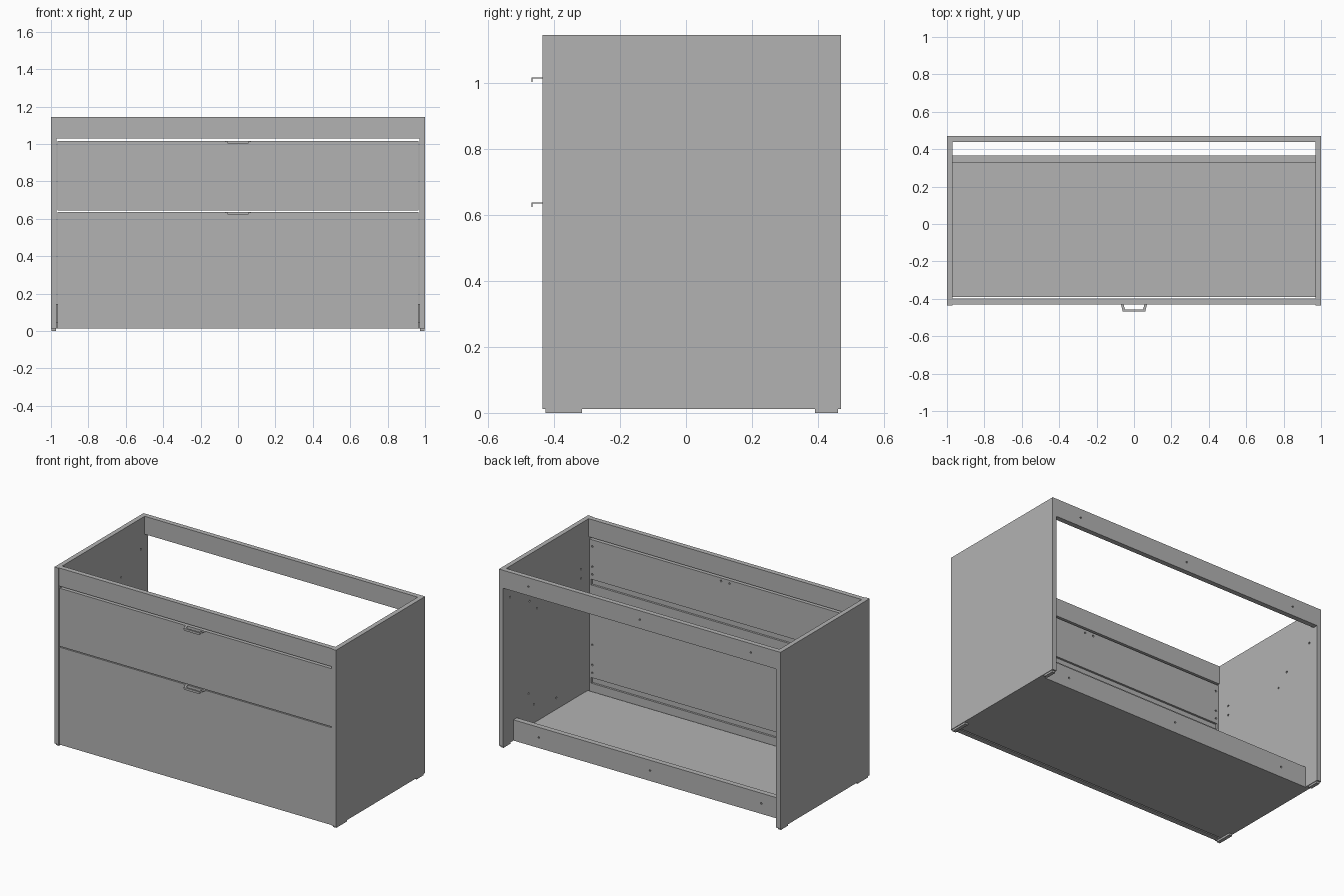
import bpy
import bmesh
import math
from mathutils import Matrix, Vector

cube = bpy.data.objects.get("Cube")
if cube:
    bpy.data.objects.remove(cube, do_unlink=True)

grey = bpy.data.materials.new("plain grey")
grey.use_nodes = True
grey.diffuse_color = (0.45, 0.45, 0.45, 1)
grey.node_tree.nodes["Principled BSDF"].inputs["Base Color"].default_value = grey.diffuse_color


def finish(name, bm):
    mesh = bpy.data.meshes.new(name)
    bm.to_mesh(mesh)
    bm.free()
    mesh.materials.append(grey)
    obj = bpy.data.objects.new(name, mesh)
    bpy.context.collection.objects.link(obj)
    return obj


def add_box(bm, x, y, z):
    size = Vector((x[1] - x[0], y[1] - y[0], z[1] - z[0]))
    mid = Vector((x[0] + x[1], y[0] + y[1], z[0] + z[1])) / 2
    bmesh.ops.create_cube(bm, size=1, matrix=Matrix.Translation(mid) @ Matrix.Diagonal(size).to_4x4())


def box(name, x, y, z):
    bm = bmesh.new()
    add_box(bm, x, y, z)
    return finish(name, bm)


def drill(target, points, axis, depth=0.02):
    """Cut small screw holes centred on the given points."""
    bm = bmesh.new()
    turn = Matrix.Rotation(math.pi / 2, 4, "Y" if axis == "x" else "X")
    for p in points:
        bmesh.ops.create_cone(bm, cap_ends=True, segments=10, radius1=0.006, radius2=0.006,
                              depth=depth, matrix=Matrix.Translation(p) @ turn)
    cut(target, finish(target.name + "_hole_cutter", bm))


def cut(target, cutter):
    cutter.hide_render = True
    cutter.hide_set(True)
    cutter.display_type = "WIRE"
    mod = target.modifiers.new("cut", "BOOLEAN")
    mod.operation = "DIFFERENCE"
    mod.solver = "EXACT"
    mod.object = cutter


BASE, TOP = 0.012, 1.145
INNER = 0.97
SPAN = (-INNER, INNER)
FRONT, FRONT_BACK = -0.43, -0.398

# Side panels with runner holes on their inner faces, and feet below
side_holes = [(0.40, 0.946), (0.20, 0.844), (0.126, 0.77), (0.21, 0.254),
              (0.157, 0.165), (-0.07, 0.12), (-0.32, 0.85), (-0.32, 0.79)]
for side, s in (("left", 1), ("right", -1)):
    panel = box(side + "_side_panel", sorted((s * INNER, s)), (-0.435, 0.47), (BASE, TOP))
    drill(panel, [(s * INNER, y, z) for y, z in side_holes], "x")
    for end, y in (("front", (-0.425, -0.315)), ("back", (0.39, 0.46))):
        box(side + "_" + end + "_foot", sorted((s * 0.974, s * 0.996)), y, (0, BASE))

# Floor and its front edge strip
box("floor_panel", SPAN, (-0.36, 0.33), (BASE, 0.046))
box("floor_front_strip", SPAN, (-0.39, -0.36), (BASE, 0.045))

# Cross rails
box("front_top_rail", SPAN, (FRONT, FRONT_BACK), (1.029, TOP))
for name, y, z in (("back_top_rail", (0.438, 0.47), (1.03, TOP)),
                   ("back_bottom_rail", (0.33, 0.365), (BASE, 0.145))):
    rail = box(name, SPAN, y, z)
    drill(rail, [(x, y[1], sum(z) / 2) for x in (-0.79, 0, 0.79)], "y")


# Drawer fronts, each with a groove for the drawer bottom and a pull
def pull(name, top):
    bm = bmesh.new()
    outline = [(-0.07, FRONT), (-0.06, -0.468), (0.06, -0.468), (0.07, FRONT),
               (0.056, FRONT), (0.048, -0.457), (-0.048, -0.457), (-0.056, FRONT)]
    face = bm.faces.new([bm.verts.new((x, y, top)) for x, y in outline])
    grown = bmesh.ops.extrude_face_region(bm, geom=[face])
    bmesh.ops.translate(bm, vec=(0, 0, -0.003),
                        verts=[v for v in grown["geom"] if isinstance(v, bmesh.types.BMVert)])
    # Hanging lip, narrower at its lower edge
    add_box(bm, (-0.06, 0.06), (-0.468, -0.465), (top - 0.014, top - 0.002))
    for v in bm.verts:
        if v.co.z < top - 0.01:
            v.co.x *= 0.93
    bmesh.ops.recalc_face_normals(bm, faces=bm.faces)
    finish(name, bm)


for name, low, high in (("lower", BASE, 0.637), ("upper", 0.643, 1.016)):
    front = box(name + "_drawer_front", (-0.965, 0.965), (FRONT, FRONT_BACK), (low, high))
    groove = box(name + "_groove_cutter", (-0.952, 0.952), (FRONT_BACK - 0.013, FRONT_BACK + 0.02),
                 (low + 0.082, low + 0.118))
    cut(front, groove)
    drill(front, [(s * 0.945, FRONT_BACK, low + h) for s in (-1, 1) for h in (0.15, 0.2, 0.33)]
          + [(s * 0.03, FRONT_BACK, high - 0.02) for s in (-1, 1)], "y")
    pull(name + "_drawer_pull", high)
